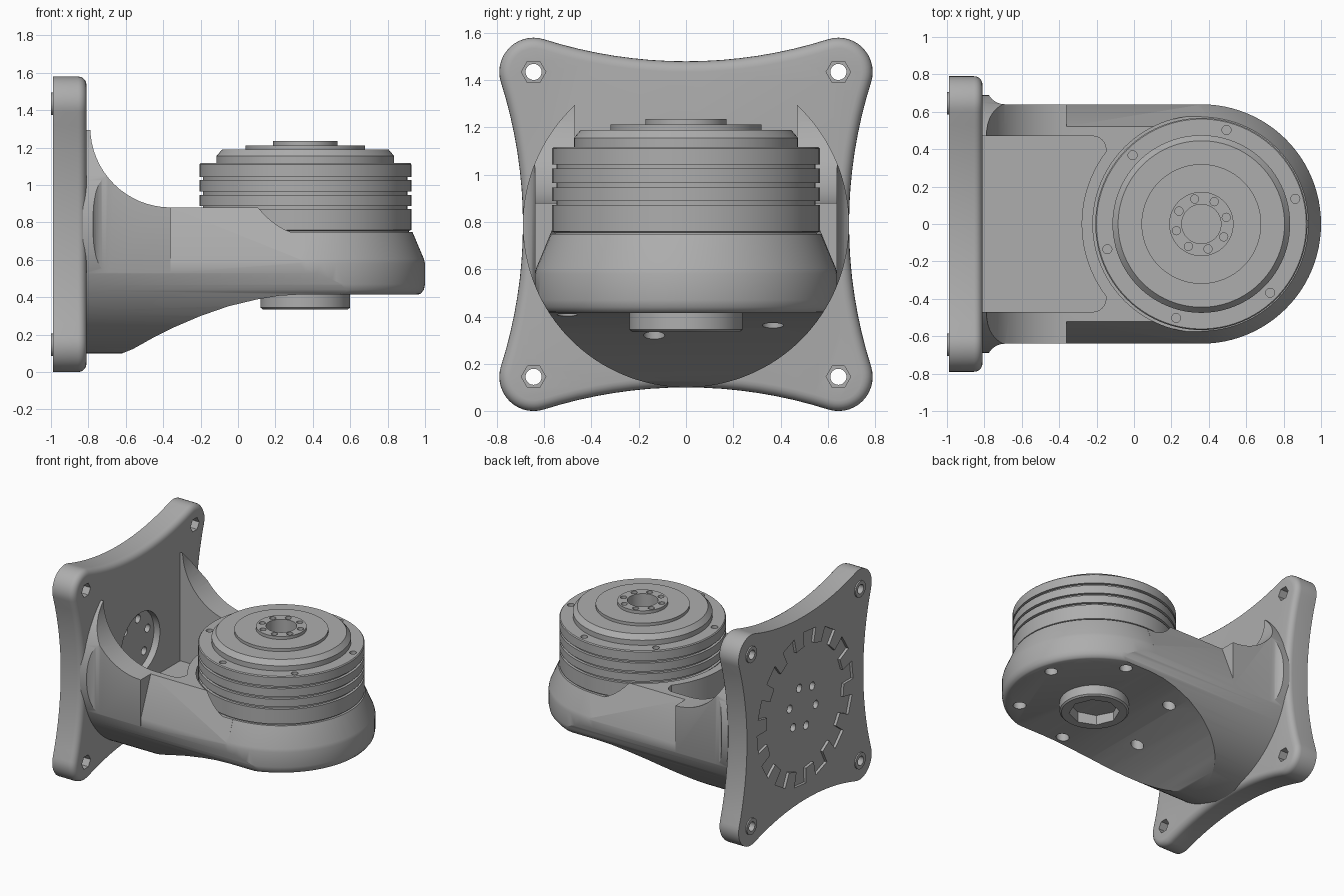
import bpy, bmesh
from math import sin, cos, pi, radians, atan2, hypot

cube = bpy.data.objects.get("Cube")
if cube:
    bpy.data.objects.remove(cube)

grey = bpy.data.materials.new("satin grey")
grey.use_nodes = True
COLOR = (0.42, 0.42, 0.42, 1)
grey.diffuse_color = COLOR
grey.node_tree.nodes["Principled BSDF"].inputs["Base Color"].default_value = COLOR

MID = 0.79      # height of the mounting plate centre
HUB = 0.36      # x of the motor axis


def loft(name, rings):
    """Skin equal-sized point rings and cap both ends."""
    bm = bmesh.new()
    loops = [[bm.verts.new(p) for p in ring] for ring in rings]
    n = len(loops[0])
    for a, b in zip(loops, loops[1:]):
        for i in range(n):
            j = (i + 1) % n
            bm.faces.new((a[i], a[j], b[j], b[i]))
    bm.faces.new(loops[0])
    bm.faces.new(loops[-1])
    bmesh.ops.recalc_face_normals(bm, faces=bm.faces)
    mesh = bpy.data.meshes.new(name)
    bm.to_mesh(mesh)
    bm.free()
    obj = bpy.data.objects.new(name, mesh)
    bpy.context.collection.objects.link(obj)
    mesh.materials.append(grey)
    return obj


def prism(name, outline, axis, lo, hi):
    """Extrude a flat outline along one axis."""
    place = {"x": lambda u, v, t: (t, u, v),
             "y": lambda u, v, t: (u, t, v),
             "z": lambda u, v, t: (u, v, t)}[axis]
    return loft(name, [[place(u, v, t) for u, v in outline] for t in (lo, hi)])


def circle(u, v, r, n=32, turn=0.0):
    return [(u + r * cos(turn + 2 * pi * i / n), v + r * sin(turn + 2 * pi * i / n)) for i in range(n)]


def arc(u, v, r, start, end, n):
    return [(u + r * cos(start + (end - start) * i / n),
             v + r * sin(start + (end - start) * i / n)) for i in range(n + 1)]


def lathe(name, profile, n=96):
    return loft(name, [[(x, y, z) for x, y in circle(HUB, 0, r, n)] for r, z in profile])


def boolean(obj, tool, operation="DIFFERENCE"):
    mod = obj.modifiers.new("cut", "BOOLEAN")
    mod.object, mod.operation, mod.solver = tool, operation, "EXACT"
    bpy.context.view_layer.objects.active = obj
    bpy.ops.object.modifier_apply(modifier=mod.name)
    bpy.data.objects.remove(tool)


def finish(obj):
    bpy.ops.object.select_all(action="DESELECT")
    obj.select_set(True)
    bpy.context.view_layer.objects.active = obj
    bpy.ops.object.shade_smooth_by_angle(angle=radians(28))


# Mounting plate: four round corners joined by tangent concave sides
CORNER, ROUND, WAIST = 0.645, 0.145, 0.69
far = (2 * CORNER**2 - (WAIST - ROUND)**2) / (2 * (CORNER - WAIST + ROUND))
tilt = atan2(CORNER, far - CORNER)
quarter = arc(CORNER, CORNER, ROUND, -tilt, pi / 2 + tilt, 14)
quarter += arc(0, far, far - WAIST, -pi / 2 + tilt, -pi / 2 - tilt, 16)[1:-1]
outline = []
for k in range(4):
    c, s = cos(k * pi / 2), sin(k * pi / 2)
    outline += [(c * u - s * v, MID + s * u + c * v) for u, v in quarter]
plate = prism("mounting_plate", outline, "x", -0.99, -0.81)
bm = bmesh.new()
bm.from_mesh(plate.data)
rim = [e for e in bm.edges if all(v.co.x > -0.82 for v in e.verts)]
bmesh.ops.bevel(bm, geom=rim, offset=0.045, segments=5, profile=0.5, affect="EDGES")
bm.to_mesh(plate.data)
bm.free()

# Corner holes with hexagonal nut pockets in front and raised collars behind
for sy in (-1, 1):
    for sz in (-1, 1):
        y, z = sy * CORNER, MID + sz * CORNER
        boolean(plate, prism("collar", circle(y, z, 0.06), "x", -1, -0.95), "UNION")
        boolean(plate, prism("hole", circle(y, z, 0.034), "x", -1.1, -0.7))
        boolean(plate, prism("nut", circle(y, z, 0.052, 6), "x", -0.89, -0.7))

# Toothed recess on the back, round recess in front, ring of through holes
TEETH = 14
gear = []
for i in range(TEETH):
    for step, r in ((0, 0.46), (0.45, 0.46), (0.45, 0.57), (1, 0.57)):
        a = 2 * pi * (i + step) / TEETH
        gear.append((r * cos(a), MID + r * sin(a)))
boolean(plate, prism("gear", gear, "x", -1.1, -0.97))
boolean(plate, prism("recess", circle(0, MID, 0.23, 48), "x", -0.86, -0.7))
for y, z in circle(0, MID, 0.16, 6, radians(15)):
    boolean(plate, prism("hole", circle(y, z, 0.03, 20), "x", -1.1, -0.7))
finish(plate)

# Arm: side profile trimmed by a plan shape and by a long cylinder
side = [(-0.83, 0.1), (-0.62, 0.1), (-0.56, 0.124), (-0.46, 0.18), (-0.34, 0.24), (-0.2, 0.3),
        (-0.05, 0.352), (0.1, 0.388), (0.22, 0.408), (0.34, 0.415), (1.1, 0.415), (1.1, 0.88)]
side += arc(-0.36, 1.31, 0.43, -pi / 2, -pi, 16) + [(-0.79, 1.36), (-0.83, 1.36)]
arm = prism("arm", side, "y", -0.8, 0.8)

half = [(-0.84, 0.7), (-0.79, 0.69)] + arc(-0.69, 0.74, 0.1, -2.7, -pi / 2, 6) + [(-0.36, 0.64)]
plan = half + [(x, -y) for x, y in reversed(half)]
mask = prism("plan", plan, "z", 0, 1.5)
middle = loft("middle", [[(-0.39, -w, z), (HUB, -w, z), (HUB, w, z), (-0.39, w, z)]
                         for z, w in ((0, 0.639), (0.59, 0.639), (0.95, 0.493))])
boolean(mask, middle, "UNION")
bulb = [(0.595, 0.41), (0.618, 0.42), (0.634, 0.44), (0.64, 0.47), (0.64, 0.58),
        (0.634, 0.605), (0.57, 0.755), (0.57, 0.77)]
boolean(mask, lathe("bulb", bulb), "UNION")
boolean(arm, mask, "INTERSECT")
boolean(arm, prism("round", circle(0, MID, 0.69, 128), "x", -1, 1.2), "INTERSECT")

# Pocket beside the plate, ending against the curved motor seat
INNER, FLOOR = 0.47, 0.48
pocket = [(-0.9, -INNER)] + arc(-0.22, -INNER + 0.07, 0.07, -pi / 2, 0, 6)
pocket += arc(-0.22, INNER - 0.07, 0.07, 0, pi / 2, 6) + [(-0.9, INNER)]
pocket = prism("pocket", pocket, "z", FLOOR, 1.6)
boolean(pocket, prism("seat_wall", circle(HUB, 0, 0.64, 96), "z", 0, 2))
boolean(arm, pocket)
boolean(arm, prism("seat", circle(HUB, 0, 0.58, 96), "z", 0.75, 2))

# Bolt holes under the arm
for x, y in circle(HUB, 0, 0.52, 6, radians(15)):
    boolean(arm, prism("bolt", circle(x, y, 0.045, 24), "z", 0, 0.5))
finish(arm)

# Motor: grooved drum with stepped top and hollow hub
R = 0.567
drum = [(R - 0.012, 0.74), (R - 0.012, 0.755), (R, 0.76)]
for z in (0.88, 0.955, 1.035):
    drum += [(R, z - 0.009), (R - 0.02, z - 0.009), (R - 0.02, z + 0.009), (R, z + 0.009)]
drum += [(R, 1.11), (R - 0.006, 1.117), (0.475, 1.117), (0.475, 1.155), (0.445, 1.19),
         (0.32, 1.19), (0.32, 1.212), (0.172, 1.212), (0.172, 1.235), (0.105, 1.235), (0.105, 1.13)]
motor = lathe("motor", drum)
for x, y in circle(HUB, 0, 0.52, 6, radians(15)):
    boolean(motor, prism("bolt", circle(x, y, 0.024, 20), "z", 1.07, 1.3))
for x, y in circle(HUB, 0, 0.138, 8, radians(15)):
    boolean(motor, prism("bolt", circle(x, y, 0.022, 16), "z", 1.19, 1.3))
finish(motor)

# Shaft collar below the arm with a faceted socket
shaft = lathe("shaft_collar", [(0.228, 0.335), (0.24, 0.345), (0.24, 0.45)], 64)
boolean(shaft, prism("socket", circle(HUB, 0, 0.175, 8), "z", 0.3, 0.43))
finish(shaft)
